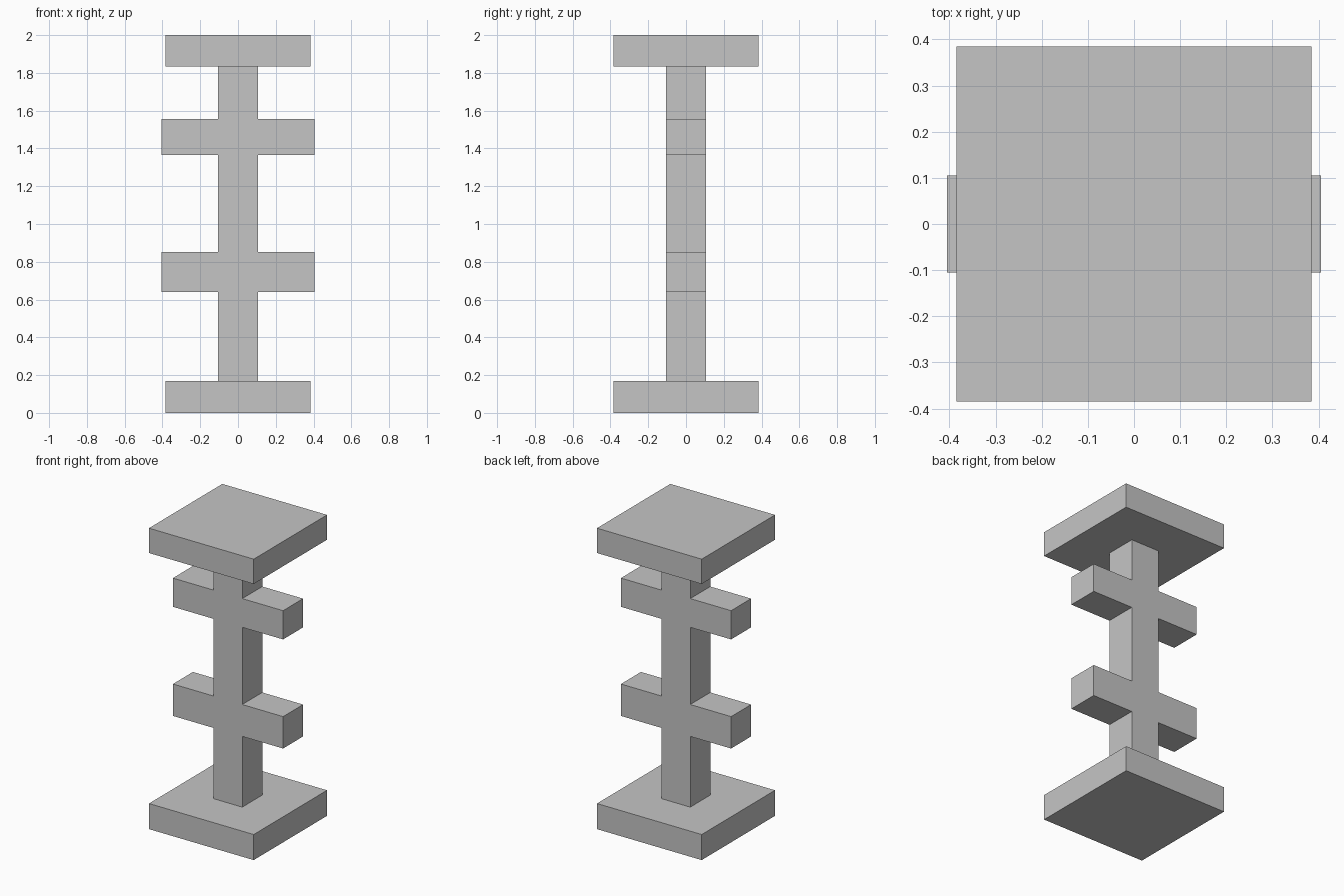
import bpy
import bmesh

cube = bpy.data.objects.get("Cube")
if cube:
    bpy.data.objects.remove(cube, do_unlink=True)

PLATE = 0.385    # half width of the end plates
POST = 0.105     # half thickness of the post and arms
ARM = 0.405      # half span of the arms
BASE_TOP, CAP_BOTTOM, HEIGHT = 0.17, 1.835, 2.0
ARMS = [(0.64, 0.852), (1.365, 1.556)]

grey = bpy.data.materials.new("plain grey")
grey.use_nodes = True
colour = (0.56, 0.56, 0.56, 1.0)
grey.diffuse_color = colour
grey.node_tree.nodes["Principled BSDF"].inputs["Base Color"].default_value = colour


def extrude_profile(name, outline, depth):
    """Extrude an x-z outline from front to back, centred on y = 0."""
    bm = bmesh.new()
    face = bm.faces.new([bm.verts.new((x, -depth, z)) for x, z in outline])
    side = bmesh.ops.extrude_face_region(bm, geom=[face])
    verts = [v for v in side["geom"] if isinstance(v, bmesh.types.BMVert)]
    bmesh.ops.translate(bm, verts=verts, vec=(0, 2 * depth, 0))
    bmesh.ops.recalc_face_normals(bm, faces=bm.faces)
    mesh = bpy.data.meshes.new(name)
    bm.to_mesh(mesh)
    bm.free()
    mesh.materials.append(grey)
    obj = bpy.data.objects.new(name, mesh)
    bpy.context.collection.objects.link(obj)
    return obj


def mirrored(half):
    """Close a right-hand outline with its mirror image."""
    return half + [(-x, z) for x, z in reversed(half)]


# Square plates at both ends
for name, low, high in (("base_plate", 0, BASE_TOP), ("top_plate", CAP_BOTTOM, HEIGHT)):
    extrude_profile(name, mirrored([(PLATE, low), (PLATE, high)]), PLATE)

# Post and its two pairs of arms as one flush solid
half = [(POST, BASE_TOP)]
for low, high in ARMS:
    half += [(POST, low), (ARM, low), (ARM, high), (POST, high)]
half.append((POST, CAP_BOTTOM))
extrude_profile("post_with_arms", mirrored(half), POST)
